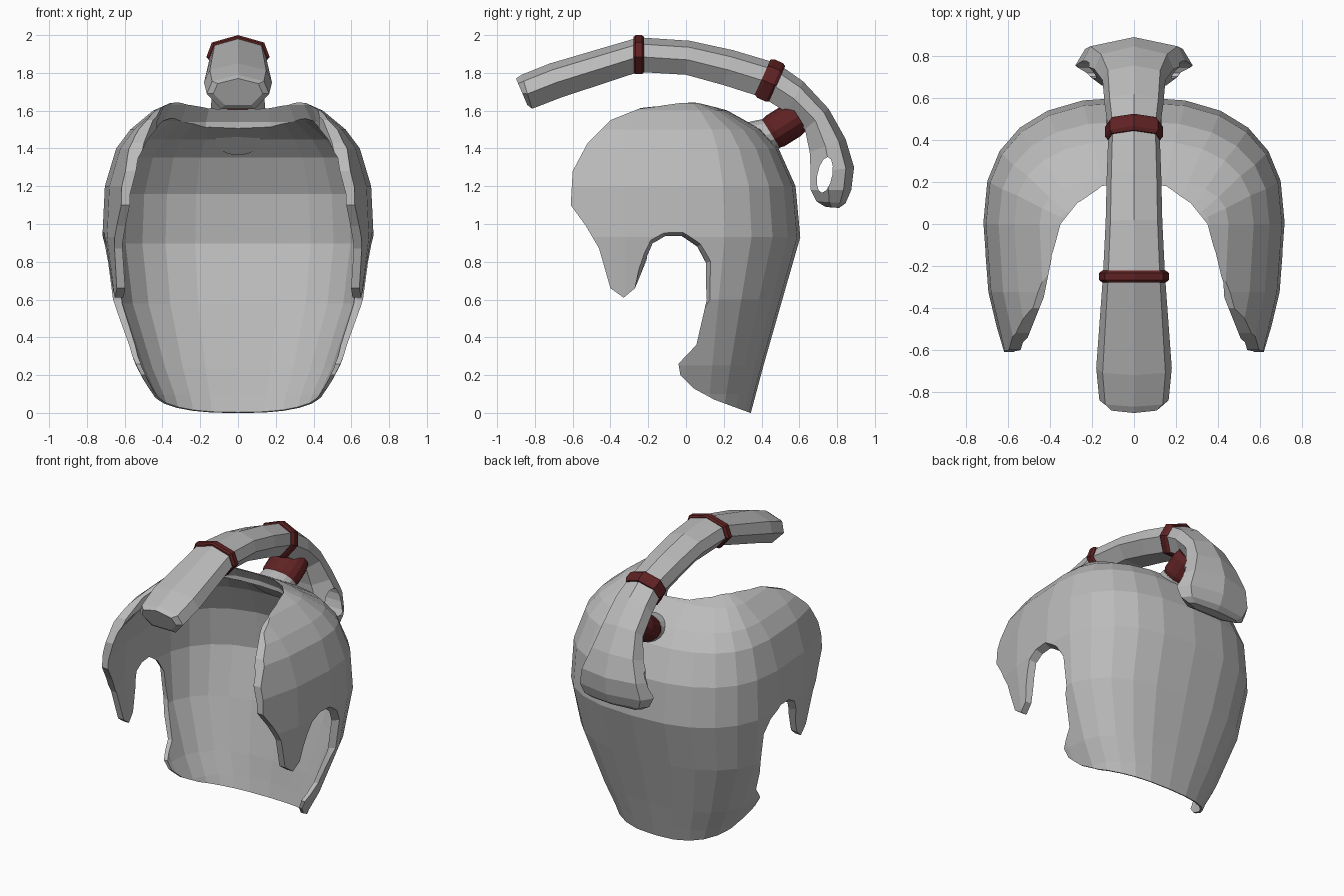
import bpy, bmesh, math
from mathutils import Vector

cube = bpy.data.objects.get("Cube")
if cube:
    bpy.data.objects.remove(cube, do_unlink=True)


def material(name, rgb):
    m = bpy.data.materials.new(name)
    m.use_nodes = True
    m.diffuse_color = (*rgb, 1)
    m.node_tree.nodes["Principled BSDF"].inputs["Base Color"].default_value = (*rgb, 1)
    return m


grey = material("plain grey", (0.5, 0.5, 0.5))
red = material("dark red", (0.115, 0.016, 0.017))


def loft(name, rings, mat=None):
    """Skin a list of equal closed rings and cap both ends."""
    bm = bmesh.new()
    loops = [[bm.verts.new(p) for p in ring] for ring in rings]
    n = len(loops[0])
    for a, b in zip(loops, loops[1:]):
        for i in range(n):
            j = (i + 1) % n
            bm.faces.new((a[i], a[j], b[j], b[i]))
    bm.faces.new(loops[0])
    bm.faces.new(loops[-1][::-1])
    bmesh.ops.recalc_face_normals(bm, faces=bm.faces)
    me = bpy.data.meshes.new(name)
    bm.to_mesh(me)
    bm.free()
    ob = bpy.data.objects.new(name, me)
    bpy.context.collection.objects.link(ob)
    if mat:
        me.materials.append(mat)
    return ob


def cut(ob, *steps):
    """Apply boolean steps to the object and remove the cutters."""
    for op, cutter in steps:
        cutter.hide_render = True
        mod = ob.modifiers.new(op, "BOOLEAN")
        mod.operation, mod.object, mod.solver = op, cutter, "EXACT"
    dg = bpy.context.evaluated_depsgraph_get()
    me = bpy.data.meshes.new_from_object(ob.evaluated_get(dg))
    ob.modifiers.clear()
    ob.data = me
    for op, cutter in steps:
        bpy.data.objects.remove(cutter, do_unlink=True)


# Shell: height, half width, back depth
SECTIONS = [(-.05, .40, .33), (.1, .46, .37), (.25, .54, .41), (.6, .675, .51),
            (.93, .718, .605), (1.2, .705, .58), (1.4, .645, .49),
            (1.5, .57, .40), (1.6, .45, .22), (1.64, .36, .1), (1.66, .2, .03)]


def shell_rings(inset, z_scale):
    rings = []
    for z, w, back in SECTIONS:
        # The wall thins out towards the bottom rim
        wall = inset * min(1, .2 + max(z, 0) * 1.6)
        w, back = w - wall, max(back - wall, .01)
        ring = []
        for i in range(24):
            a = math.tau * i / 24
            c, s = math.cos(a), math.sin(a)
            e = 0.8 if s > 0 else 1.0
            x = math.copysign(abs(c) ** e, c) * w
            y = abs(s) ** e * back if s > 0 else s * 1.25
            ring.append((x, y, z * z_scale))
        rings.append(ring)
    return rings


shell = loft("open_shell", shell_rings(0, 1), grey)
cavity = loft("cavity_cutter", shell_rings(.05, .965))

# Side outline: cheek guard, arched notch, then the lower rim and back
CHEEK = [(0, 1.655), (-.2, 1.63), (-.4, 1.55), (-.52, 1.43), (-.6, 1.28),
         (-.61, 1.1), (-.53, .99), (-.46, .87), (-.40, .66), (-.33, .61), (-.27, .66)]
NOTCH = [(-.2, .83), (-.17, .89), (-.11, .925), (-.03, .925), (.05, .87),
         (.1, .79), (.11, .6)]
LOWER = [(.055, .36), (-.04, .26), (-.03, .2), (.04, .13), (.15, .07), (.34, 0),
         (.8, 0), (.8, 1.8), (0, 1.8)]


def outline(x, widen):
    """Side outline at x; the notch widens outward to bevel its edge."""
    notch = [(y + (y + .08) * .25 * widen, z + (z - .6) * .1 * widen) for y, z in NOTCH]
    return [(x, y, z) for y, z in CHEEK + notch + LOWER]


profile = loft("profile_cutter", [outline(x, k) for x, k in
                                  ((-1, 1), (-.72, 1), (-.63, 0), (.63, 0), (.72, 1), (1, 1))])

# Horseshoe opening across the top, undercut so its rim is thin
ARCH = [(.15, .17), (.27, .1), (.35, 0), (.39, -.15), (.43, -.35), (.53, -.6), (.55, -1.4)]


def arch_ring(z, flare):
    half = [(x + flare * max(0, min(1, 1 + y / .35)) * x / .4, y + flare * max(0, y / .17))
            for x, y in ARCH]
    pts = [(0, .19 + flare)] + half + [(-x, y) for x, y in reversed(half)]
    return [(x, y, z) for x, y in pts]


opening = loft("opening_cutter", [arch_ring(1.3, .05), arch_ring(1.54, .05),
                                  arch_ring(1.63, 0), arch_ring(1.9, 0)])
cut(shell, ("DIFFERENCE", cavity), ("INTERSECT", profile), ("DIFFERENCE", opening))

# Crest stations: upper point, lower point, half width
HALF = [(.83, .62), (1, -.12), (.55, -1)]
SECTION = [(0, 1)] + HALF + [(-x, h) for x, h in reversed(HALF)]
CREST = [((-.9, 1.77), (-.84, 1.63), .13), ((-.87, 1.79), (-.815, 1.61), .165),
         ((-.72, 1.85), (-.66, 1.67), .18), ((-.25, 1.988), (-.25, 1.805), .148),
         ((.02, 1.97), (0, 1.79), .135), ((.25, 1.92), (.2, 1.735), .13),
         ((.485, 1.85), (.405, 1.67), .122), ((.62, 1.755), (.535, 1.59), .14),
         ((.755, 1.61), (.63, 1.5), .15), ((.845, 1.45), (.655, 1.38), .19),
         ((.89, 1.3), (.66, 1.27), .25), ((.875, 1.18), (.66, 1.18), .28),
         ((.845, 1.11), (.69, 1.12), .25), ((.81, 1.085), (.74, 1.09), .2)]


def crest_ring(top, low, w, grow=1.0):
    top, low = Vector((0, *top)), Vector((0, *low))
    mid, half = (top + low) / 2, (top - low) / 2 * grow
    return [mid + half * h + Vector((x * w * grow, 0, 0)) for x, h in SECTION]


crest = loft("curved_crest", [crest_ring(*s) for s in CREST], grey)


def oval(center, axis, rx, r, n=16):
    """Oval ring around an axis lying in the middle plane."""
    side = Vector((0, -axis.z, axis.y))
    return [center + Vector((rx * math.cos(math.tau * i / n), 0, 0))
            + side * (r * math.sin(math.tau * i / n)) for i in range(n)]


# Side-to-side vent through the flared tail, leaning back at the top
vent = loft("vent_cutter", [[(x, .735 + .04 * math.cos(a) + .015 * math.sin(a),
                              1.26 + .095 * math.sin(a))
                             for a in (math.tau * i / 12 for i in range(12))]
                            for x in (-.5, .5)])
cut(crest, ("DIFFERENCE", vent))


# Bands wrapped around the crest
def band(name, station, length):
    top, low, w = station
    d = Vector((top[0] - low[0], top[1] - low[1])).normalized()
    along = Vector((d.y, -d.x))
    rings = []
    for t, grow in ((-.5, 1.03), (-.3, 1.13), (.3, 1.13), (.5, 1.03)):
        o = along * t * length
        rings.append(crest_ring(Vector(top) + o, Vector(low) + o, w, grow))
    loft(name, rings, red)


band("front_band", CREST[3], .055)
band("rear_band", CREST[6], .085)

# Post joining the shell to the crest, its collar showing inside the shell
axis = Vector((0, .85, .53)).normalized()
inner_axis = Vector((0, .73, .68)).normalized()
base = Vector((0, .42, 1.46))
loft("post_collar", [oval(Vector((0, .34, 1.445)), inner_axis, .125, .11),
                     oval(base + axis * .035, axis, .125, .09)], grey)
loft("support_post", [oval(base + axis * t, axis, .125 * k, .09 * k)
                      for t, k in ((.03, .95), (.06, 1.05), (.16, 1.05), (.205, .95))], red)
